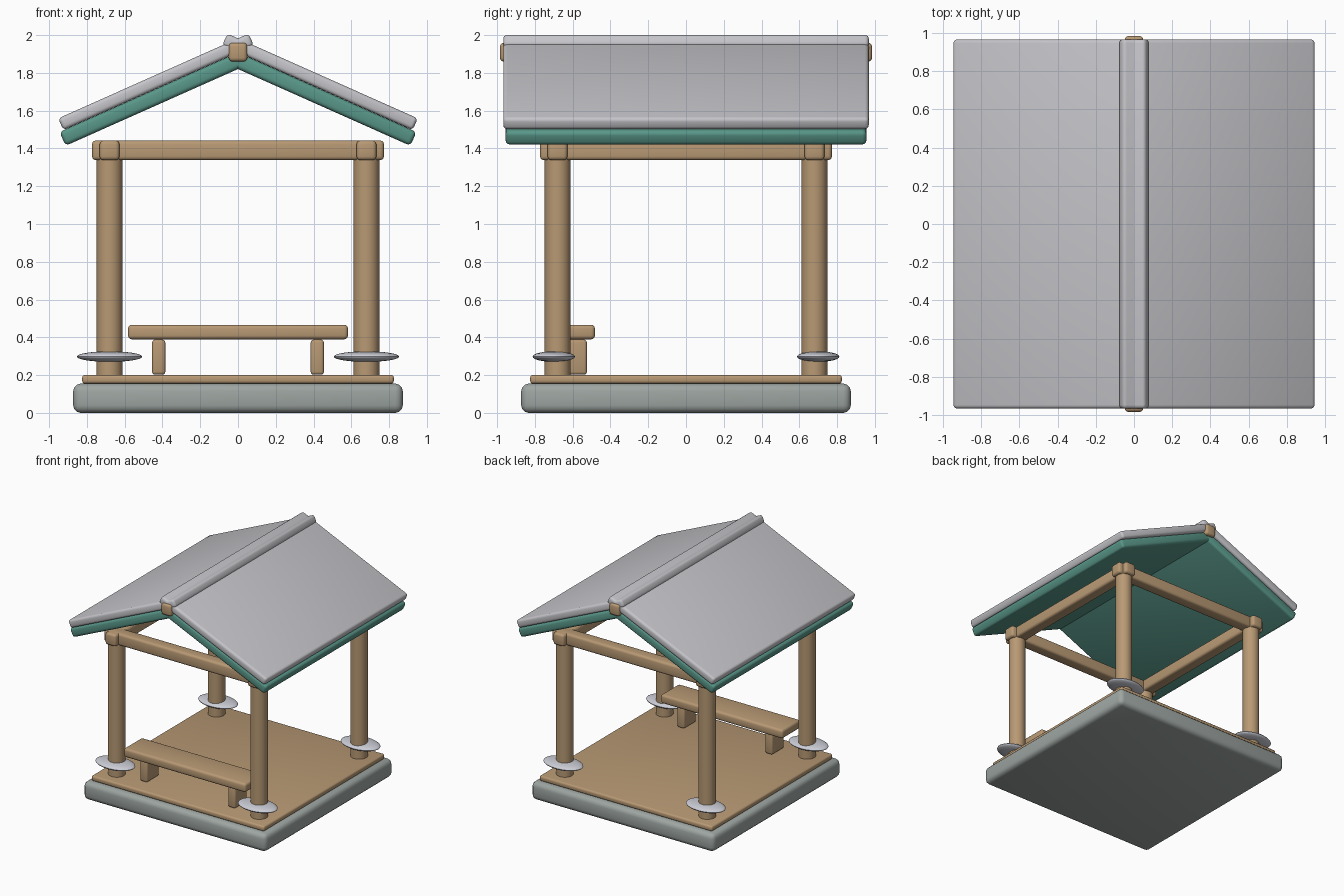
import bpy
import math
from mathutils import Vector

if "Cube" in bpy.data.objects:
    bpy.data.objects.remove(bpy.data.objects["Cube"], do_unlink=True)


def material(name, rgb):
    mat = bpy.data.materials.new(name)
    mat.use_nodes = True
    color = (*rgb, 1.0)
    mat.diffuse_color = color
    mat.node_tree.nodes["Principled BSDF"].inputs["Base Color"].default_value = color
    return mat


WOOD = material("warm wood", (0.48, 0.32, 0.175))
STONE = material("stone grey", (0.34, 0.38, 0.36))
ROOF = material("pale roof grey", (0.56, 0.56, 0.59))
TEAL = material("teal lining", (0.10, 0.31, 0.25))
METAL = material("pale metal", (0.60, 0.61, 0.67))


def finish(obj, name, mat):
    obj.name = name
    obj.data.materials.append(mat)
    bpy.ops.object.shade_smooth_by_angle(angle=math.radians(35))
    return obj


def box(name, mat, center, size, bevel, tilt=0.0):
    """Rounded box, optionally tilted about the y axis."""
    bpy.ops.mesh.primitive_cube_add(size=1, location=center)
    obj = bpy.context.object
    obj.scale = size
    bpy.ops.object.transform_apply(location=False, rotation=False, scale=True)
    obj.rotation_euler.y = tilt
    mod = obj.modifiers.new("rounded edges", "BEVEL")
    mod.width = bevel
    mod.segments = 3
    bpy.ops.object.modifier_apply(modifier=mod.name)
    return finish(obj, name, mat)


# Base slab and deck
box("base_slab", STONE, (0, 0, 0.0775), (1.745, 1.745, 0.155), 0.04)
box("floor_deck", WOOD, (0, 0, 0.178), (1.65, 1.65, 0.046), 0.015)

# Posts with flattened collars
POST = 0.68
for x_name, sx in (("right", -1), ("left", 1)):
    for y_name, sy in (("front", -1), ("back", 1)):
        bpy.ops.mesh.primitive_cylinder_add(
            vertices=32, radius=0.068, depth=1.19, location=(sx * POST, sy * POST, 0.785))
        finish(bpy.context.object, f"{y_name}_{x_name}_post", WOOD)
        bpy.ops.mesh.primitive_uv_sphere_add(
            segments=32, ring_count=16, location=(sx * POST, sy * 0.70, 0.298))
        collar = bpy.context.object
        collar.scale = (0.173, 0.112, 0.028)
        bpy.ops.object.transform_apply(location=False, rotation=False, scale=True)
        finish(collar, f"{y_name}_{x_name}_collar", METAL)

# Square of top beams
for name, s in (("front", -1), ("back", 1)):
    box(f"{name}_beam", WOOD, (0, s * POST, 1.39), (1.545, 0.105, 0.104), 0.02)
for name, s in (("right", -1), ("left", 1)):
    box(f"{name}_beam", WOOD, (s * POST, 0, 1.39), (0.105, 1.545, 0.104), 0.02)

# Ridge beam
box("ridge_beam", WOOD, (0, 0, 1.91), (0.098, 1.97, 0.1), 0.02)

# Roof panels, each crossing the ridge slightly
PITCH = math.radians(24)


def roof_panel(name, mat, side, apex, eave, over, thick, depth, bevel):
    """Slab whose top surface runs from x=-over to x=eave, at height apex over x=0."""
    slope = math.tan(PITCH)
    mid = (eave - over) / 2
    normal = Vector((math.sin(PITCH), 0, math.cos(PITCH)))
    center = Vector((mid, 0, apex - mid * slope)) - normal * thick / 2
    center.x *= side
    length = (eave + over) / math.cos(PITCH)
    box(name, mat, center, (length, depth, thick), bevel, side * PITCH)


for name, s in (("right", -1), ("left", 1)):
    roof_panel(f"{name}_roof_panel", ROOF, s, 1.983, 0.952, 0.056, 0.068, 1.935, 0.02)
    roof_panel(f"{name}_roof_lining", TEAL, s, 1.908, 0.945, 0.01, 0.08, 1.91, 0.022)

# Bench
box("bench_seat", WOOD, (0, -0.607, 0.428), (1.165, 0.25, 0.077), 0.02)
for name, s in (("right", -1), ("left", 1)):
    box(f"bench_{name}_leg", WOOD, (s * 0.42, -0.607, 0.295), (0.07, 0.165, 0.185), 0.015)
